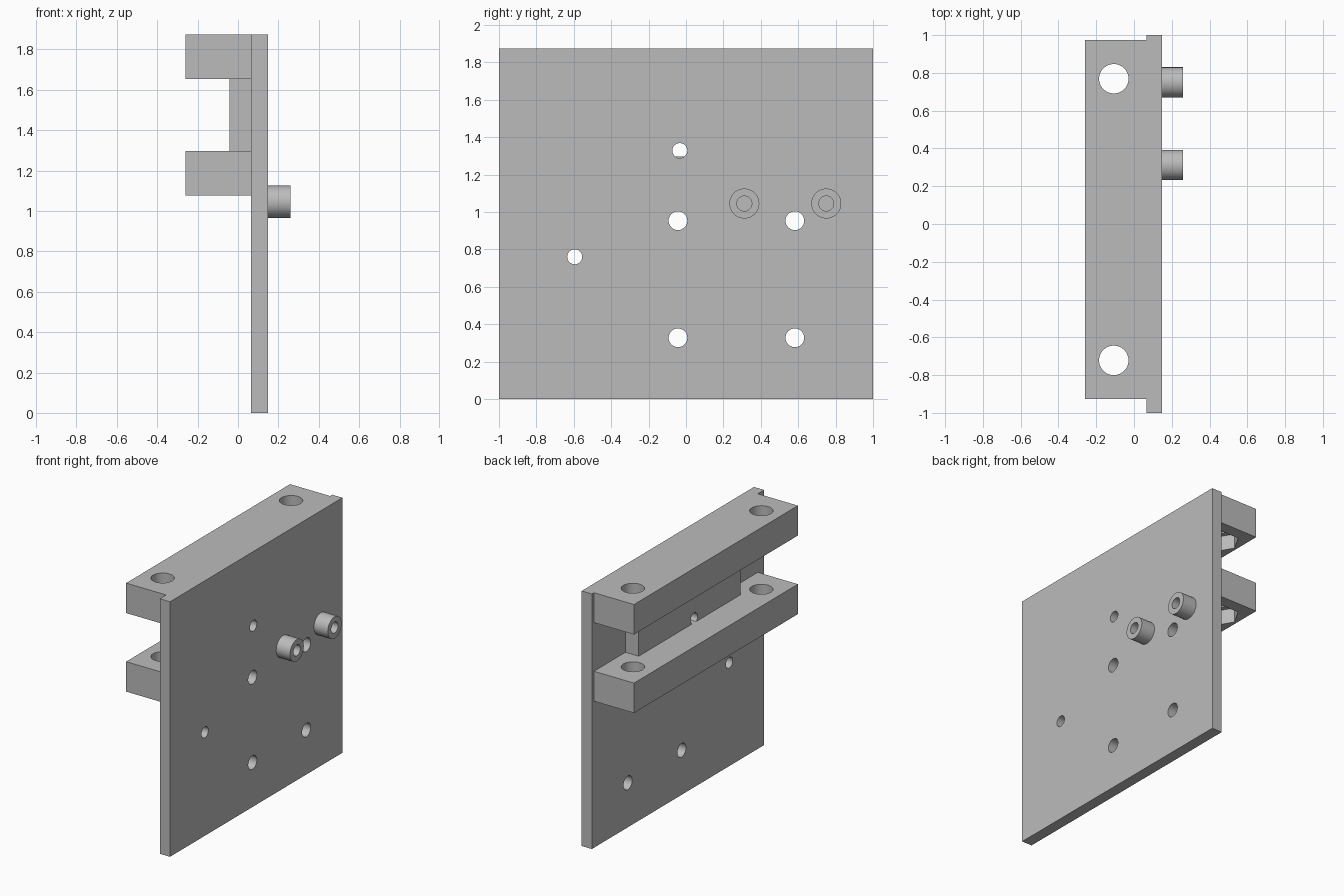
import bpy
from math import pi, radians
from mathutils import Matrix, Vector

cube = bpy.data.objects.get("Cube")
if cube:
    bpy.data.objects.remove(cube, do_unlink=True)

grey = bpy.data.materials.new("plain_grey")
grey.use_nodes = True
colour = (0.5, 0.5, 0.5, 1.0)
grey.diffuse_color = colour
grey.node_tree.nodes["Principled BSDF"].inputs["Base Color"].default_value = colour


def box(name, x, y, z):
    """Block spanning the given (low, high) ranges."""
    bpy.ops.mesh.primitive_cube_add(size=1)
    ob = bpy.context.object
    ob.name = ob.data.name = name
    size = [hi - lo for lo, hi in (x, y, z)]
    mid = [(hi + lo) / 2 for lo, hi in (x, y, z)]
    ob.data.transform(Matrix.Translation(mid) @ Matrix.Diagonal((*size, 1)))
    ob.data.materials.append(grey)
    return ob


def rod(name, centre, radius, length, axis="Z", sides=48):
    """Cylinder or prism along one axis; a prism has a corner on +x."""
    bpy.ops.mesh.primitive_cylinder_add(vertices=sides, radius=radius, depth=length)
    ob = bpy.context.object
    ob.name = ob.data.name = name
    turn = Matrix.Rotation(pi / 2, 4, "Y" if axis == "X" else "Z")
    ob.data.transform(Matrix.Translation(Vector(centre)) @ turn)
    ob.data.materials.append(grey)
    return ob


def cut(target, cutters):
    """Subtract each cutter from the target, then discard it."""
    for cutter in cutters:
        cutter.hide_render = True
        mod = target.modifiers.new("cut", "BOOLEAN")
        mod.operation = "DIFFERENCE"
        mod.solver = "EXACT"
        mod.object = cutter
        bpy.ops.object.select_all(action="DESELECT")
        target.select_set(True)
        bpy.context.view_layer.objects.active = target
        bpy.ops.object.modifier_apply(modifier=mod.name)
        bpy.data.objects.remove(cutter, do_unlink=True)
    bpy.ops.object.shade_smooth_by_angle(angle=radians(30))


PLATE_BACK, PLATE_FACE, TOP = 0.065, 0.148, 1.873
BAR_HEIGHT = 0.22
BAR_Y = (-0.927, 0.975)

# Mounting plate with its through holes
plate = box("mounting_plate", (PLATE_BACK, PLATE_FACE), (-1, 1), (0, TOP))
holes = [(y, z, 0.05) for y in (-0.043, 0.582) for z in (0.327, 0.953)]
holes += [(-0.595, 0.76, 0.04), (-0.033, 1.328, 0.04)]
cut(plate, [rod("hole_cutter", (0.1, y, z), r, 0.5, "X") for y, z, r in holes])

# Web between the clamp bars, pierced by the upper hole
web = box("centre_web", (-0.043, PLATE_BACK), (-0.57, 0.61), (1.295, 1.653))
cut(web, [rod("hole_cutter", (0, -0.033, 1.328), 0.04, 0.5, "X")])

# Two clamp bars: bolt holes with hexagonal nut pockets underneath
for name, bottom in (("lower_bar", 1.076), ("upper_bar", TOP - BAR_HEIGHT)):
    bar = box(name, (-0.26, PLATE_BACK), BAR_Y, (bottom, bottom + BAR_HEIGHT))
    cutters = []
    for y in (-0.722, 0.769):
        cutters.append(rod("bolt_cutter", (-0.107, y, bottom), 0.078, 1))
        pocket = rod("nut_cutter", (0, 0, 0), 0.135, 0.22, sides=6)
        # Turn the prism so its corners point along x
        pocket.data.transform(Matrix.Translation((-0.107, y, bottom)))
        cutters.append(pocket)
    cut(bar, cutters)

# Two hollow bosses on the plate face
for name, y in (("front_boss", 0.312), ("rear_boss", 0.75)):
    mid = (PLATE_FACE + 0.26) / 2
    boss = rod(name, (mid, y, 1.045), 0.08, 0.26 - PLATE_FACE, "X")
    cut(boss, [rod("bore_cutter", (mid, y, 1.045), 0.04, 0.5, "X")])
